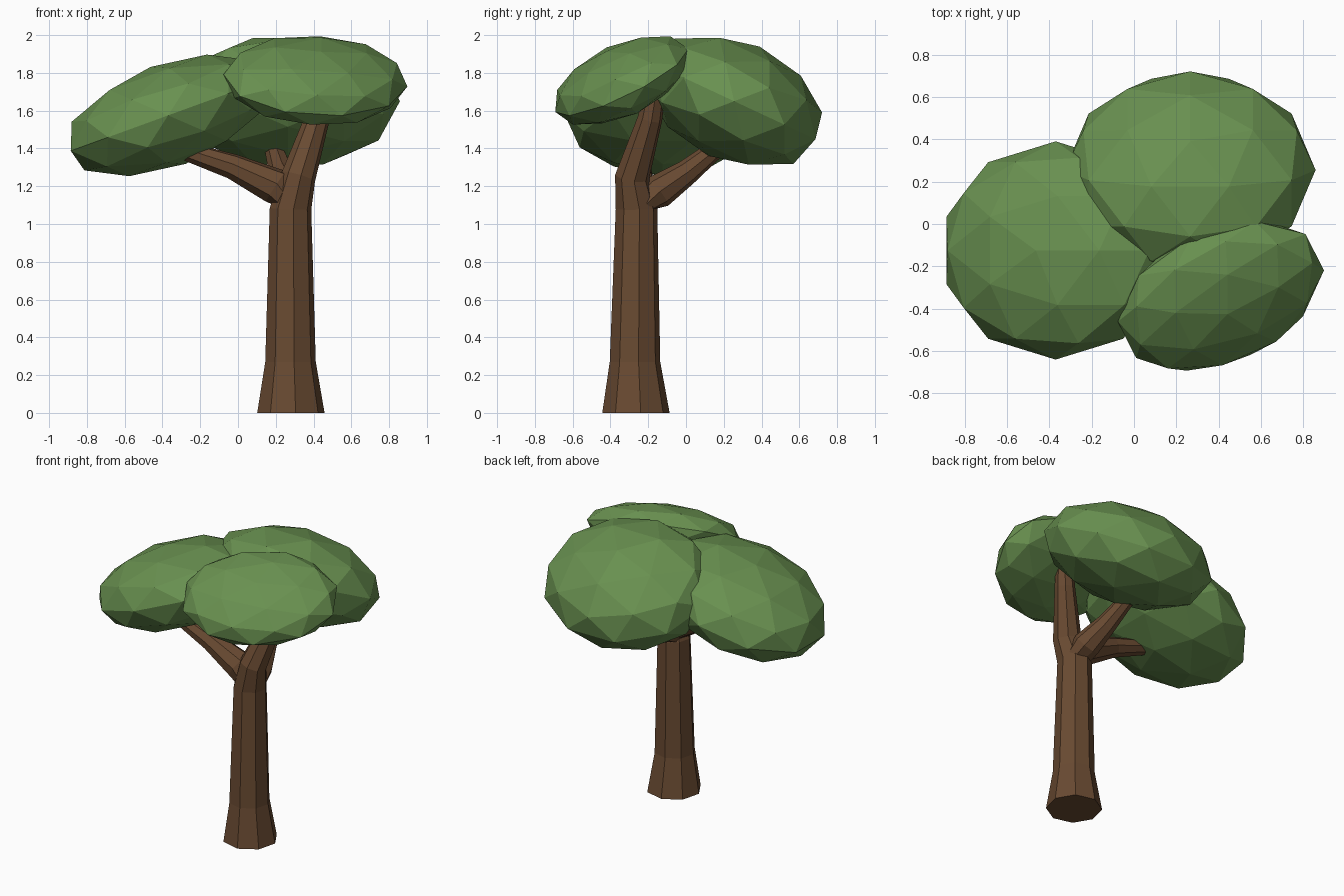
import bpy, bmesh
from math import cos, sin, radians, tau
from mathutils import Vector, Matrix

old = bpy.data.objects.get("Cube")
if old:
    bpy.data.objects.remove(old, do_unlink=True)


def make_material(name, rgb):
    mat = bpy.data.materials.new(name)
    mat.use_nodes = True
    color = (*rgb, 1)
    mat.diffuse_color = color
    mat.node_tree.nodes["Principled BSDF"].inputs["Base Color"].default_value = color
    return mat


bark = make_material("bark brown", (0.14, 0.068, 0.031))
leaves = make_material("leaf green", (0.14, 0.28, 0.08))


def add_object(name, bm, mat):
    bmesh.ops.recalc_face_normals(bm, faces=bm.faces)
    mesh = bpy.data.meshes.new(name)
    bm.to_mesh(mesh)
    bm.free()
    mesh.materials.append(mat)
    obj = bpy.data.objects.new(name, mesh)
    bpy.context.collection.objects.link(obj)
    return obj


def limb(name, stations, sides=8):
    """Tapered tube through (point, radius) stations, flat shaded and capped."""
    bm = bmesh.new()
    points = [Vector(p) for p, r in stations]
    rings = []
    for i, (p, r) in enumerate(stations):
        along = points[min(i + 1, len(points) - 1)] - points[max(i - 1, 0)]
        turn = Vector((0, 0, 1)).rotation_difference(along)
        if i == 0:
            turn.identity()
        ring = []
        for k in range(sides):
            a = tau * k / sides + radians(8)
            ring.append(bm.verts.new(points[i] + turn @ Vector((r * cos(a), r * sin(a), 0))))
        rings.append(ring)
    for low, high in zip(rings, rings[1:]):
        for k in range(sides):
            n = (k + 1) % sides
            bm.faces.new((low[k], low[n], high[n], high[k]))
    bm.faces.new(rings[0][::-1])
    bm.faces.new(rings[-1])
    return add_object(name, bm, bark)


def foliage(name, center, radii, tilt, spin=0):
    """Low-poly leaf clump: a stretched and tilted icosphere."""
    bm = bmesh.new()
    bmesh.ops.create_icosphere(bm, subdivisions=2, radius=1.03,
                               matrix=Matrix.Rotation(radians(spin), 4, 'Z'))
    obj = add_object(name, bm, leaves)
    obj.location = center
    obj.scale = radii
    obj.rotation_euler = [radians(t) for t in tilt]
    return obj


# Trunk with a flared foot, running on into the front branch
limb("trunk", [((0.28, -0.265, 0), 0.18), ((0.278, -0.27, 0.27), 0.135),
               ((0.278, -0.262, 1.08), 0.111), ((0.32, -0.285, 1.25), 0.092),
               ((0.42, -0.19, 1.56), 0.066), ((0.44, -0.17, 1.68), 0.058)])

# Side branches, each ending inside a leaf clump
limb("right_branch", [((0.28, -0.26, 1.1), 0.09), ((0.2, -0.26, 1.2), 0.098),
                      ((-0.03, -0.25, 1.305), 0.068), ((-0.35, -0.22, 1.41), 0.045)])
limb("back_branch", [((0.28, -0.25, 1.08), 0.09), ((0.27, -0.15, 1.17), 0.092),
                     ((0.23, 0.0, 1.27), 0.068), ((0.18, 0.2, 1.43), 0.045)])

# Leaf clumps
foliage("right_foliage", (-0.37, -0.125, 1.575), (0.56, 0.5, 0.265), (0, -20, 0))
foliage("back_foliage", (0.265, 0.255, 1.65), (0.575, 0.485, 0.31), (-25, 0, 0), 18)
foliage("front_foliage", (0.41, -0.34, 1.76), (0.5, 0.352, 0.172), (31, -3, 25))
